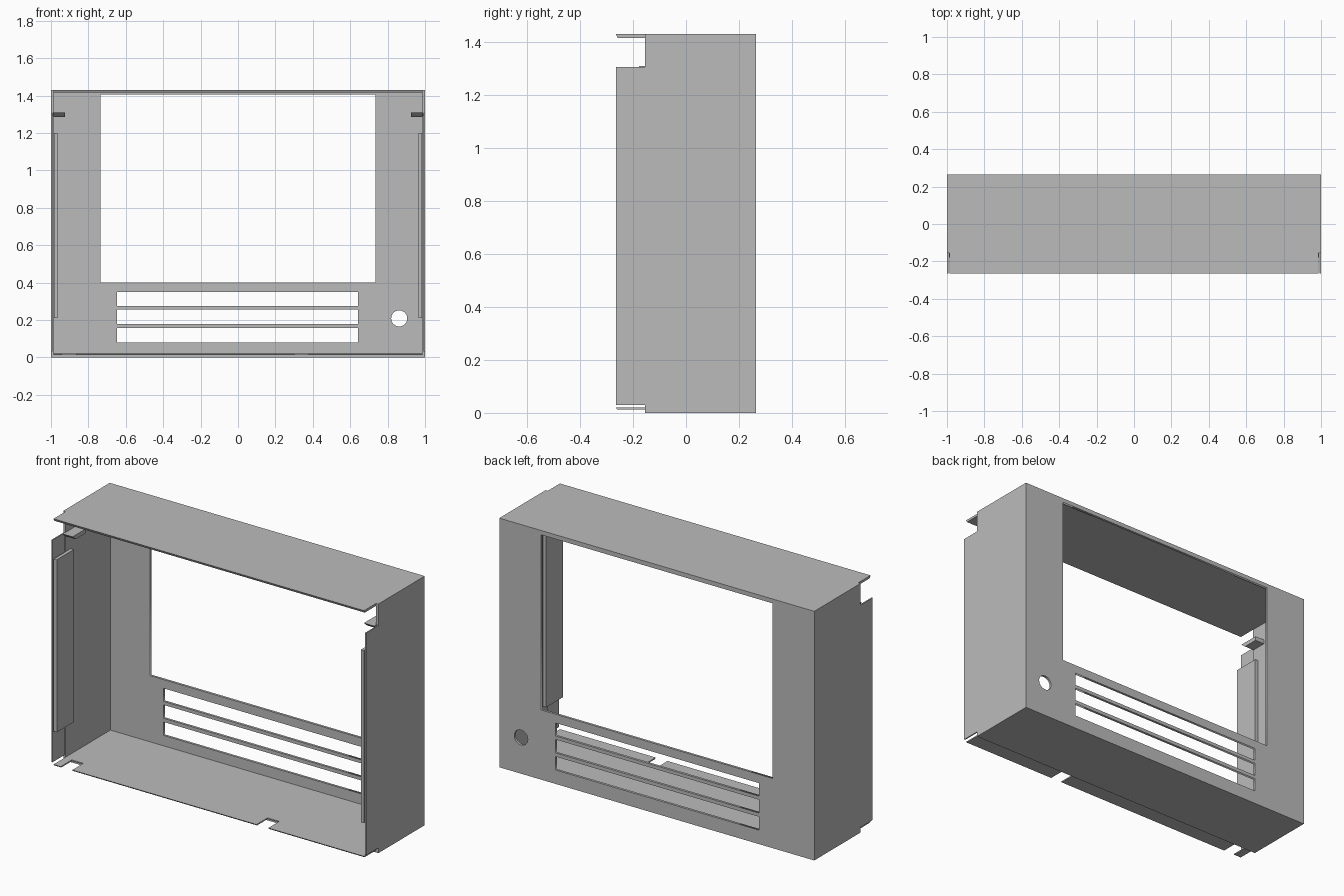
import bpy, bmesh, math
from mathutils import Vector

cube = bpy.data.objects.get("Cube")
if cube:
    bpy.data.objects.remove(cube, do_unlink=True)

grey = bpy.data.materials.new("plain_grey")
grey.use_nodes = True
grey.diffuse_color = (0.5, 0.5, 0.5, 1)
grey.node_tree.nodes["Principled BSDF"].inputs["Base Color"].default_value = grey.diffuse_color

# Overall half width, half depth, height, wall thickness and the start of the front lip
W, D, H, T, LIP = 1.0, 0.265, 1.43, 0.014, -0.155
IN = W - T


def add_mesh(name, mesh):
    obj = bpy.data.objects.new(name, mesh)
    bpy.context.collection.objects.link(obj)
    mesh.materials.clear()
    mesh.materials.append(grey)
    return obj


def prism(name, outline, axis, start, end):
    """Extrude a 2D outline along an axis; the outline uses the other two axes in order."""
    bm = bmesh.new()

    def place(p):
        co = list(p)
        co.insert("xyz".index(axis), start)
        return bm.verts.new(co)

    face = bm.faces.new([place(p) for p in outline])
    shift = Vector((0, 0, 0))
    shift["xyz".index(axis)] = end - start
    result = bmesh.ops.extrude_face_region(bm, geom=[face])
    moved = [g for g in result["geom"] if isinstance(g, bmesh.types.BMVert)]
    bmesh.ops.translate(bm, verts=moved, vec=shift)
    bmesh.ops.recalc_face_normals(bm, faces=bm.faces)
    mesh = bpy.data.meshes.new(name)
    bm.to_mesh(mesh)
    bm.free()
    return add_mesh(name, mesh)


def rect(a0, a1, b0, b1):
    return [(a0, b0), (a1, b0), (a1, b1), (a0, b1)]


# Back panel with window, vent slots and round hole
curve = bpy.data.curves.new("back_outline", "CURVE")
curve.dimensions = "2D"
curve.fill_mode = "BOTH"
curve.extrude = T / 2
hole = [(0.862 + 0.043 * math.cos(i * math.tau / 32),
         0.208 + 0.043 * math.sin(i * math.tau / 32)) for i in range(32)]
loops = [rect(-IN, IN, 0.02, H - T), rect(-0.735, 0.735, 0.4, 1.405), hole]
for z0, z1 in ((0.08, 0.157), (0.178, 0.255), (0.275, 0.35)):
    loops.append(rect(-0.648, 0.642, z0, z1))
for loop in loops:
    spline = curve.splines.new("POLY")
    spline.points.add(len(loop) - 1)
    for point, (x, z) in zip(spline.points, loop):
        point.co = (x, z, 0, 1)
    spline.use_cyclic_u = True
temp = bpy.data.objects.new("back_outline", curve)
bpy.context.collection.objects.link(temp)
bpy.context.view_layer.update()
graph = bpy.context.evaluated_depsgraph_get()
mesh = bpy.data.meshes.new_from_object(temp.evaluated_get(graph))
bpy.data.objects.remove(temp, do_unlink=True)
back = add_mesh("back_panel", mesh)
back.rotation_euler.x = math.pi / 2
back.location.y = D - T / 2

# Top panel with a bevelled front edge
prism("top_panel", [(-D, H), (D, H), (D, H - T), (-D + 0.007, H - T)], "x", -IN, IN)

# Bottom panel and its thinner notched front lip
prism("bottom_panel", rect(LIP, D, 0, 0.02), "x", -IN, IN)
lip_outline = [(-IN, LIP), (-IN, -D)]
for x0, x1 in ((-0.94, -0.867), (0.303, 0.378)):
    lip_outline += [(x0, -D), (x0, LIP - 0.01), (x1, LIP - 0.01), (x1, -D)]
lip_outline += [(IN, -D), (IN, LIP)]
lip = prism("bottom_lip", lip_outline, "z", 0.013, 0.02)
for v in lip.data.vertices:
    if v.co.y < -D + 0.001 and v.co.z < 0.015:
        v.co.y += 0.005

# Side walls, thin front strips, inner ribs and wedge tabs
for side, s in (("left", 1), ("right", -1)):
    prism(side + "_wall", rect(LIP, D, 0, H), "x", s * IN, s * W)
    prism(side + "_front_strip", rect(-D, LIP, 0.03, 1.305), "x", s * 0.993, s * W)
    prism(side + "_inner_rib", rect(-D, -0.11, 0.21, 1.2), "x", s * 0.965, s * 0.985)
    tab = [(-0.18, 1.31), (-0.06, 1.31), (-0.06, 1.285), (-0.15, 1.285)]
    prism(side + "_tab", tab, "x", s * 0.925, s * 0.99)
